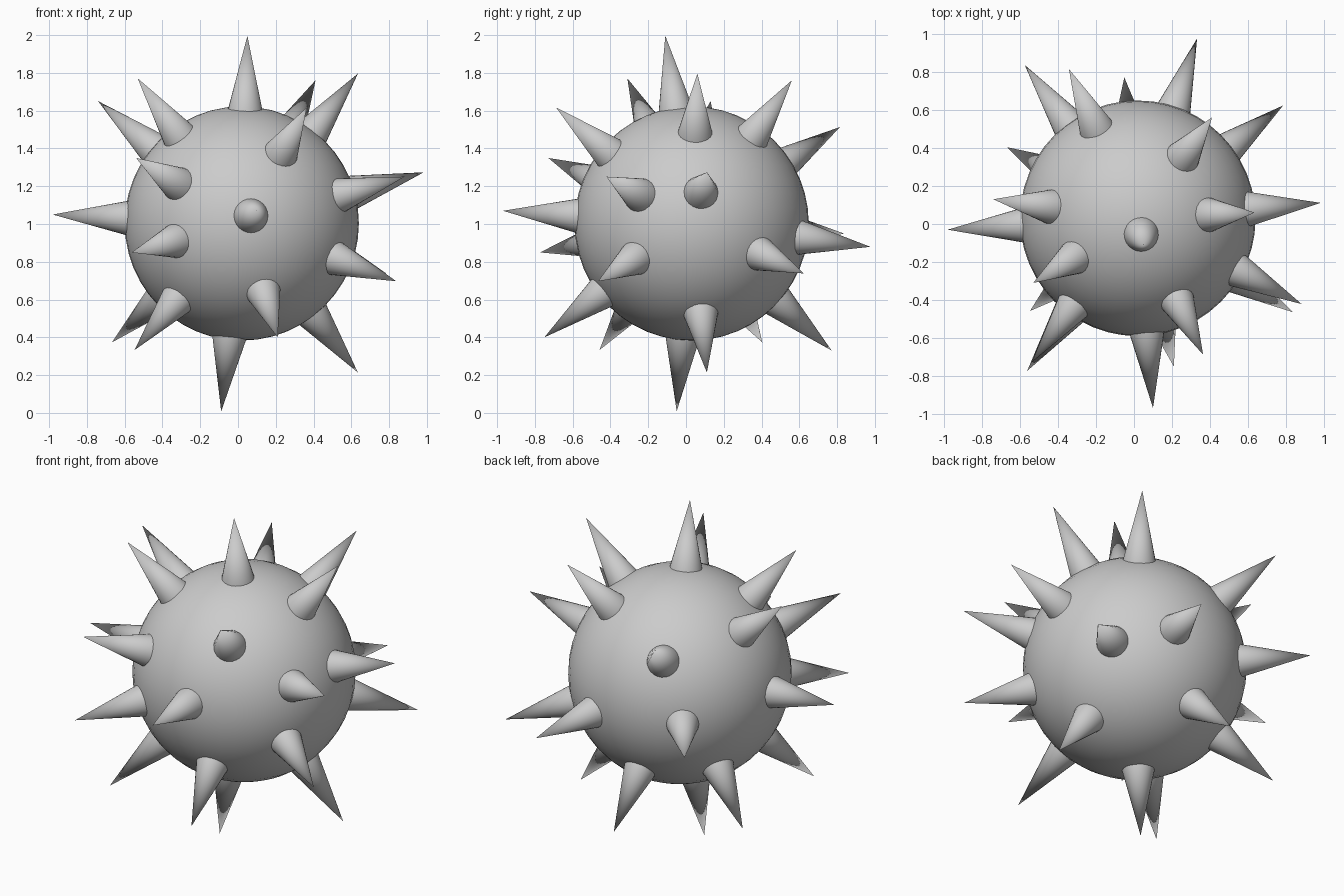
import bpy, math
from mathutils import Vector

if "Cube" in bpy.data.objects:
    bpy.data.objects.remove(bpy.data.objects["Cube"])

CENTRE = Vector((0.02, 0.03, 1.003))
BODY_R = 0.62
TIP_R = 1.004
BASE_R = 0.60      # spike base sits just below the ball surface
SPIKE_W = 0.093

# Spike tip positions
TIPS = [
    (0.05, -0.11, 2.00), (-0.09, -0.05, 0.00),
    (0.63, 0.06, 1.79), (-0.53, -0.31, 1.77), (0.41, 0.56, 1.76),
    (-0.74, 0.13, 1.65), (0.36, -0.68, 1.61), (-0.34, 0.81, 1.51),
    (-0.54, -0.73, 1.35), (0.97, 0.11, 1.27), (0.88, -0.42, 1.25),
    (0.10, -0.97, 1.07), (-0.98, -0.03, 1.05), (-0.57, 0.83, 0.95),
    (0.33, 0.97, 0.88), (-0.56, -0.77, 0.85), (0.78, 0.62, 0.74),
    (0.83, -0.46, 0.70), (0.21, -0.75, 0.40), (-0.66, 0.40, 0.38),
    (-0.05, 0.76, 0.34), (-0.55, -0.46, 0.33), (0.63, 0.11, 0.22),
]

# Round body
bpy.ops.mesh.primitive_uv_sphere_add(segments=48, ring_count=24, radius=BODY_R, location=CENTRE)
bpy.context.object.name = "ball_body"
bpy.ops.object.shade_smooth()


def add_spike(i, tip):
    """Cone pointing straight out of the ball towards a tip."""
    d = (Vector(tip) - CENTRE).normalized()
    bpy.ops.mesh.primitive_cone_add(
        vertices=24, radius1=SPIKE_W, radius2=0, depth=TIP_R - BASE_R,
        location=CENTRE + d * (TIP_R + BASE_R) / 2,
        rotation=d.to_track_quat('Z', 'Y').to_euler())
    bpy.context.object.name = f"spike_{i:02d}"
    bpy.ops.object.shade_smooth_by_angle(angle=math.radians(40))


# Spikes
for i, tip in enumerate(TIPS):
    add_spike(i, tip)
